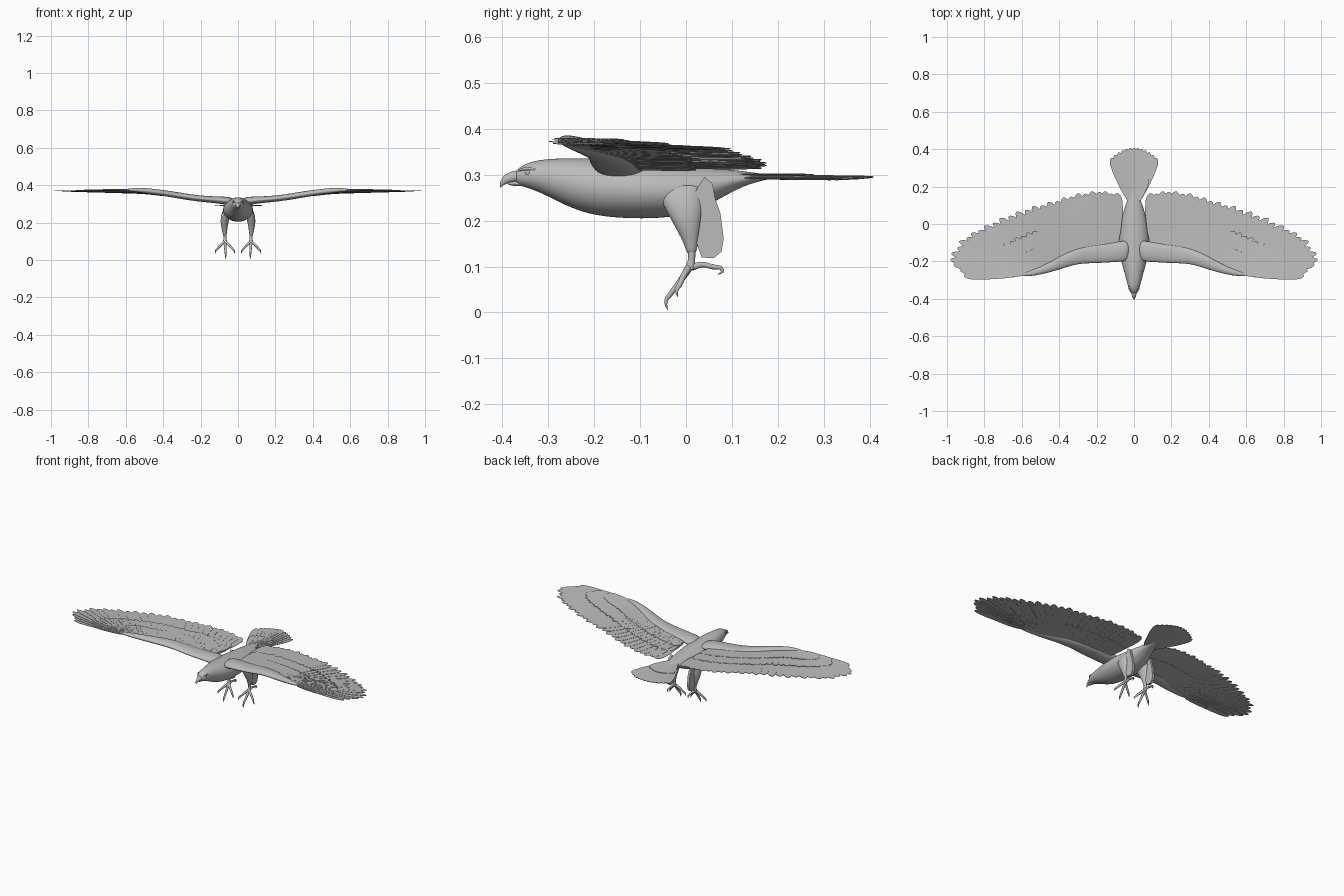
import bpy, bmesh, math
from mathutils import Vector

cube = bpy.data.objects.get("Cube")
if cube:
    bpy.data.objects.remove(cube, do_unlink=True)

GREY = (0.5, 0.5, 0.5, 1)
mat = bpy.data.materials.new("plain grey")
mat.use_nodes = True
mat.diffuse_color = GREY
bsdf = mat.node_tree.nodes["Principled BSDF"]
bsdf.inputs["Base Color"].default_value = GREY
bsdf.inputs["Roughness"].default_value = 0.8


def finish(bm, name, mirror=False, smooth=True, subsurf=0):
    bmesh.ops.recalc_face_normals(bm, faces=bm.faces)
    me = bpy.data.meshes.new(name)
    for f in bm.faces:
        f.smooth = smooth
    bm.to_mesh(me)
    bm.free()
    me.materials.append(mat)
    ob = bpy.data.objects.new(name, me)
    bpy.context.collection.objects.link(ob)
    if mirror:
        ob.modifiers.new("Mirror", 'MIRROR').use_mirror_merge = False
    if subsurf:
        sub = ob.modifiers.new("Smooth", 'SUBSURF')
        sub.levels = sub.render_levels = subsurf
    return ob


def loft(name, axis, sections, mirror=False, n=12):
    """Skin ellipses; each section is (centre, radius a, radius b) across the axis."""
    bm = bmesh.new()
    ia, ib = [i for i in range(3) if i != axis]
    rings = []
    for centre, ra, rb in sections:
        ring = []
        for k in range(n):
            t = math.tau * k / n
            p = Vector(centre)
            p[ia] += 1.04 * ra * math.cos(t)
            p[ib] += 1.04 * rb * math.sin(t)
            ring.append(bm.verts.new(p))
        rings.append(ring)
    for r, s in zip(rings, rings[1:]):
        for k in range(n):
            bm.faces.new((r[k], r[(k + 1) % n], s[(k + 1) % n], s[k]))
    bm.faces.new(rings[0])
    bm.faces.new(rings[-1])
    return finish(bm, name, mirror, subsurf=2)


def tube(name, points, radii):
    """Tapered round tube through the points, mirrored to both sides."""
    cu = bpy.data.curves.new(name, 'CURVE')
    cu.dimensions = '3D'
    cu.bevel_depth = 1
    cu.bevel_resolution = 3
    cu.resolution_u = 5
    cu.use_fill_caps = True
    sp = cu.splines.new('BEZIER')
    sp.bezier_points.add(len(points) - 1)
    for bp, p, r in zip(sp.bezier_points, points, radii):
        bp.co, bp.radius = p, r
        bp.handle_left_type = bp.handle_right_type = 'AUTO'
    cu.materials.append(mat)
    ob = bpy.data.objects.new(name, cu)
    bpy.context.collection.objects.link(ob)
    ob.modifiers.new("Mirror", 'MIRROR').use_mirror_merge = False


def along(pts, t):
    """Point at fraction t of a polyline, by index."""
    f = t * (len(pts) - 1)
    i = min(int(f), len(pts) - 2)
    return Vector(pts[i]).lerp(Vector(pts[i + 1]), f - i)


VANE = [(0, .35), (.3, .8), (.65, 1), (.86, .9), (.95, .6), (.99, .25)]


def feather(bm, root, tip, half, tilt=.002, thick=.0018):
    d = tip - root
    side = Vector((d.y, -d.x, 0)).normalized()
    down = Vector((0, 0, -thick))
    left, right = [], []
    for t, w in VANE:
        c = root + d * t
        left.append(c + side * half * w + Vector((0, 0, tilt * w)))
        right.append(c - side * half * w - Vector((0, 0, tilt * w)))
    outline = left + [tip] + right[::-1]
    top = [bm.verts.new(p) for p in outline]
    low = [bm.verts.new(p + down) for p in outline]
    bm.faces.new(top)
    bm.faces.new(low[::-1])
    n = len(top)
    for k in range(n):
        bm.faces.new((top[k], low[k], low[(k + 1) % n], top[(k + 1) % n]))


# Body and head, given as y, top, bottom, half width
BODY = [(-.372, .306, .284, .012), (-.365, .313, .277, .02), (-.345, .326, .272, .029),
        (-.31, .333, .259, .037), (-.26, .335, .232, .05), (-.2, .334, .211, .068),
        (-.12, .33, .205, .08), (-.03, .322, .206, .078), (.04, .316, .228, .064),
        (.1, .31, .264, .045), (.15, .304, .285, .027), (.2, .297, .293, .012)]
loft("body", 1, [((0, y, (t + b) / 2), w, (t - b) / 2) for y, t, b, w in BODY], n=16)

# Hooked beak
loft("upper_beak", 1, [((0, -.352, .297), .02, .016), ((0, -.375, .296), .013, .012),
                       ((0, -.392, .291), .009, .011), ((0, -.401, .284), .005, .009),
                       ((0, -.405, .275), .002, .005)])
loft("lower_beak", 1, [((0, -.352, .281), .015, .007), ((0, -.375, .281), .01, .006),
                       ((0, -.389, .281), .004, .003)])

# Eyes and brows
bm = bmesh.new()
bmesh.ops.create_uvsphere(bm, u_segments=14, v_segments=10, radius=.0065)
bmesh.ops.translate(bm, verts=bm.verts, vec=(.0235, -.344, .304))
finish(bm, "eyes", mirror=True)
tube("brows", [(.015, -.364, .309), (.025, -.347, .313), (.029, -.328, .311)], [.002, .004, .002])

# Wing arms
loft("wing_arms", 0, [((.02, -.14, .312), .06, .025), ((.09, -.15, .32), .052, .019),
                      ((.2, -.16, .327), .05, .016), ((.3, -.168, .342), .042, .017),
                      ((.39, -.205, .357), .036, .016), ((.47, -.24, .368), .024, .015),
                      ((.54, -.262, .375), .016, .012), ((.6, -.272, .375), .008, .005)], mirror=True)

# Wing feathers in overlapping layers, fanned from the arm to the trailing edge
ROOTS = [(.1, -.12), (.17, -.13), (.24, -.14), (.31, -.155), (.37, -.18), (.43, -.215),
         (.48, -.235), (.53, -.25), (.58, -.26), (.6, -.27)]
TIPS = [(.09, .165), (.19, .18), (.31, .163), (.43, .125), (.56, .09), (.7, .04),
        (.83, -.025), (.93, -.085), (.995, -.185), (.91, -.277)]


def wing_height(x, y):
    rise = min(max((x - .08) / .47, 0), 1)
    return .314 + .057 * rise - .05 * max(y + .15, 0) * rise


def wing_layer(name, count, reach, lift, half):
    bm = bmesh.new()
    for k in range(count):
        t = k / (count - 1)
        r, e = along(ROOTS, t), along(TIPS, t)
        e = r + (e - r) * (reach * (1 - .025 * (k % 2)))
        root = Vector((r.x, r.y, wing_height(*r) + lift))
        tip = Vector((e.x, e.y, wing_height(*e) + lift))
        feather(bm, root, tip, half * (1 - .32 * t))
    finish(bm, name, mirror=True, smooth=False)


wing_layer("flight_feathers", 29, 1, 0, .034)
wing_layer("long_coverts", 31, .62, .004, .026)
wing_layer("short_coverts", 33, .36, .007, .022)
wing_layer("under_coverts", 31, .5, -.004, .026)

# Tail fan
bm = bmesh.new()
for k in range(13):
    s = k / 6 - 1
    z = .298 - .005 * abs(s)
    feather(bm, Vector((.03 * s, .13, z)), Vector((.122 * s, .408 - .055 * s * s, z - .002)),
            .022, tilt=.002)
for k in range(9):
    s = k / 4 - 1
    feather(bm, Vector((.025 * s, .12, .301)), Vector((.075 * s, .28 - .03 * s * s, .3)), .016)
finish(bm, "tail_feathers", smooth=False)

# Thighs, and the feather drape trailing behind each
loft("thighs", 2, [((.05, -.005, .285), .022, .045), ((.062, -.01, .25), .026, .048),
                   ((.071, -.002, .215), .023, .038), ((.073, .005, .18), .018, .025),
                   ((.071, .011, .15), .012, .015), ((.07, .012, .125), .009, .01)], mirror=True)
DRAPE = [(.04, .295), (.058, .28), (.063, .25), (.075, .215), (.082, .16), (.077, .132),
         (.06, .118), (.034, .12), (.025, .145), (.012, .19), (.012, .25)]
bm = bmesh.new()
face = bm.faces.new([bm.verts.new((.064, y, z)) for y, z in DRAPE])
out = bmesh.ops.extrude_face_region(bm, geom=[face])
bmesh.ops.translate(bm, verts=[v for v in out["geom"] if isinstance(v, bmesh.types.BMVert)], vec=(.014, 0, 0))
finish(bm, "thigh_drapes", mirror=True, smooth=False)

# Shanks, toes and talons
tube("shanks", [(.07, .012, .14), (.07, .012, .115), (.069, .008, .095)], [.009, .008, .011])
TOES = {
    "middle": [(.069, .008, .098), (.068, -.015, .065), (.066, -.034, .04)],
    "inner": [(.067, .006, .098), (.046, -.006, .078), (.03, -.014, .06)],
    "outer": [(.071, .006, .098), (.094, -.006, .078), (.11, -.014, .06)],
    "rear": [(.069, .012, .098), (.069, .035, .104), (.069, .055, .1)],
}
CLAWS = {"middle": (0, -.006, -.035), "inner": (-.012, -.004, -.026),
         "outer": (.012, -.004, -.026), "rear": (0, .015, -.018)}
for name, pts in TOES.items():
    tube(name + "_toes", pts, [.008, .0065, .0055])
    start, hook = Vector(pts[-1]), Vector(CLAWS[name])
    bulge = Vector((hook.x * .8, hook.y * 1.6, hook.z * .45))
    tube(name + "_talons", [start, start + bulge, start + hook], [.006, .004, .0006])
